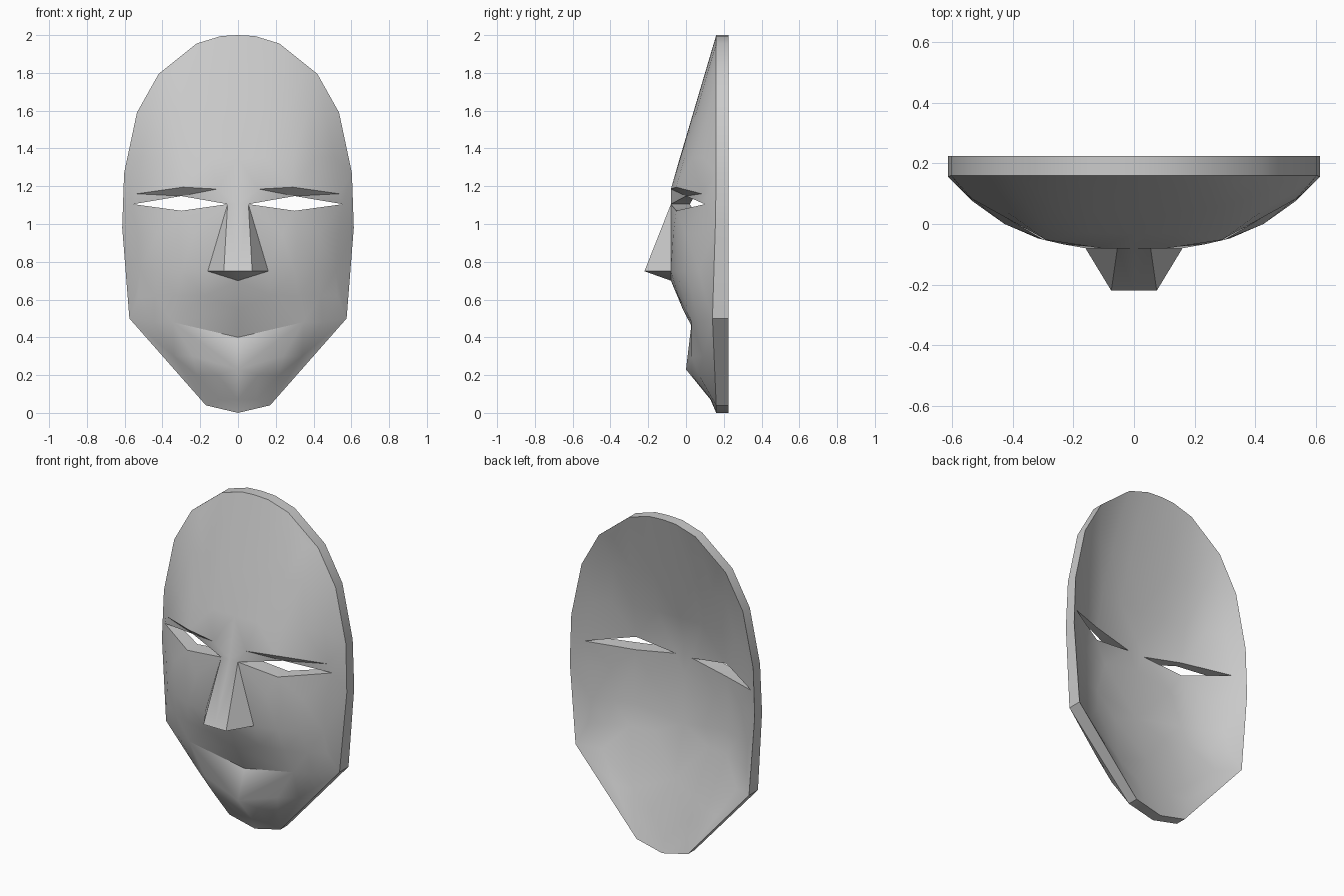
import bpy, bmesh
from mathutils import Vector
from mathutils.geometry import delaunay_2d_cdt

if "Cube" in bpy.data.objects:
    bpy.data.objects.remove(bpy.data.objects["Cube"])

# Right half of the outline: x, z, y of the front rim edge
OUTLINE = [(0, 2, .16), (.09, 1.995, .16), (.22, 1.955, .16), (.42, 1.795, .16),
           (.535, 1.59, .16), (.603, 1.27, .16), (.613, .98, .155),
           (.575, .5, .14), (.17, .04, .16), (0, 0, .16)]
BACK = .225
# Centre profiles: z, y
FRONT_PROFILE = [(2, .16), (1.19, -.08), (.7, -.08), (.545, -.015),
                 (.23, 0), (.07, .13), (0, .16)]
INNER_PROFILE = [(2, BACK), (1.19, .02), (.7, .02), (0, BACK)]


def interp(table, z):
    for (z0, v0), (z1, v1) in zip(table, table[1:]):
        if z1 <= z <= z0:
            return v0 + (v1 - v0) * (z0 - z) / (z0 - z1)
    return table[-1][1]


WIDTH = [(z, x) for x, z, y in OUTLINE]
RIM = [(z, y) for x, z, y in OUTLINE]


def dome(x, z, inner):
    w = interp(WIDTH, z)
    t = min(1, x / w) if w > 1e-6 else 1
    mid = interp(INNER_PROFILE if inner else FRONT_PROFILE, z)
    rim = BACK if inner else interp(RIM, z)
    return mid + (rim - mid) * t ** 3


# Eye opening, clockwise from the inner corner
EYE = [(.055, 1.105), (.30, 1.148), (.555, 1.105), (.30, 1.07)]
# Feature lines in the front view (x, z)
BROW = [(0, 1.105), (.11, 1.185), (.29, 1.195), (.535, 1.16), (.555, 1.105)]
NOSE = [[(0, 1.105), (.055, 1.105), (.16, .75), (0, .70)],
        [(.055, 1.105), (.075, .75), (.16, .75)],
        [(0, .75), (.075, .75), (0, .70)]]
MOUTH = [[(0, .545), (.345, .48), (0, .40)], [(.345, .48), (0, .23)]]
# Points that leave the dome: depth y
DEPTH = {(.30, 1.148): 0, (0, 1.105): -.08, (.055, 1.105): -.08, (.11, 1.185): -.08,
         (.075, .75): -.22, (0, .75): -.22, (.16, .75): -.08, (0, .70): -.08,
         (.345, .48): .03, (0, .40): .06}
# Rows of plain dome points: z, fractions of the half width
ROWS = [(1.8, (0, .3, .6, .85)), (1.6, (0, .25, .5, .7, .87)), (1.35, (0, .25, .5, .7, .87)),
        (.95, (.38, .52, .7, .87)), (.75, (.5, .7, .87)), (.62, (.3, .55, .75, .9)),
        (.48, (.8,)), (.3, (.6, .85)), (.2, (.35, .7)), (.07, (0, .5))]

bm = bmesh.new()


def surface(lines, inner):
    """Triangulate half the face around the given lines and lift it to depth."""
    pts, edges = [], []

    def index(p):
        if p not in pts:
            pts.append(p)
        return pts.index(p)

    outline = [(x, z) for x, z, y in OUTLINE]
    for line in [outline, EYE + EYE[:1]] + lines:
        ids = [index(p) for p in line]
        edges += list(zip(ids, ids[1:]))
    for z, fractions in ROWS:
        for t in fractions:
            index((t * interp(WIDTH, z), z))
    if inner:
        for p in [(0, 1.19), (0, 1.0), (0, .7), (0, .4)]:
            index(p)
    co, _, tris, orig, _, _ = delaunay_2d_cdt([Vector(p) for p in pts], edges, [], 0, 1e-5)
    verts, lookup = [], {}
    for c, o in zip(co, orig):
        key = pts[o[0]] if o else (c.x, c.y)
        y = dome(key[0], key[1], inner)
        if not inner:
            y = DEPTH.get(key, y)
        v = bm.verts.new((key[0], y, key[1]))
        verts.append(v)
        lookup[key] = v
    eye = {lookup[p] for p in EYE}
    for tri in tris:
        vs = [verts[i] for i in tri]
        a, b, c = (v.co for v in vs)
        area = (b.x - a.x) * (c.z - a.z) - (b.z - a.z) * (c.x - a.x)
        if abs(area) > 1e-7 and not set(vs) <= eye:
            bm.faces.new(vs[::-1] if inner else vs)
    return lookup


front = surface([BROW] + NOSE + MOUTH, False)
back = surface([], True)

# Rim band and eye opening walls join front and back shells
rim = [(x, z) for x, z, y in OUTLINE]
for loop in (rim, EYE + EYE[:1]):
    for p, q in zip(loop, loop[1:]):
        bm.faces.new((front[p], front[q], back[q], back[p]))

# Mirror to the other half
geom = bm.verts[:] + bm.edges[:] + bm.faces[:]
bmesh.ops.mirror(bm, geom=geom, axis='X', merge_dist=1e-5)
bmesh.ops.remove_doubles(bm, verts=bm.verts[:], dist=1e-4)
bmesh.ops.recalc_face_normals(bm, faces=bm.faces[:])

mesh = bpy.data.meshes.new("face_mask")
bm.to_mesh(mesh)
bm.free()
mask = bpy.data.objects.new("face_mask", mesh)
bpy.context.collection.objects.link(mask)
bpy.context.view_layer.objects.active = mask
mask.select_set(True)
bpy.ops.object.shade_smooth_by_angle(angle=.55)
